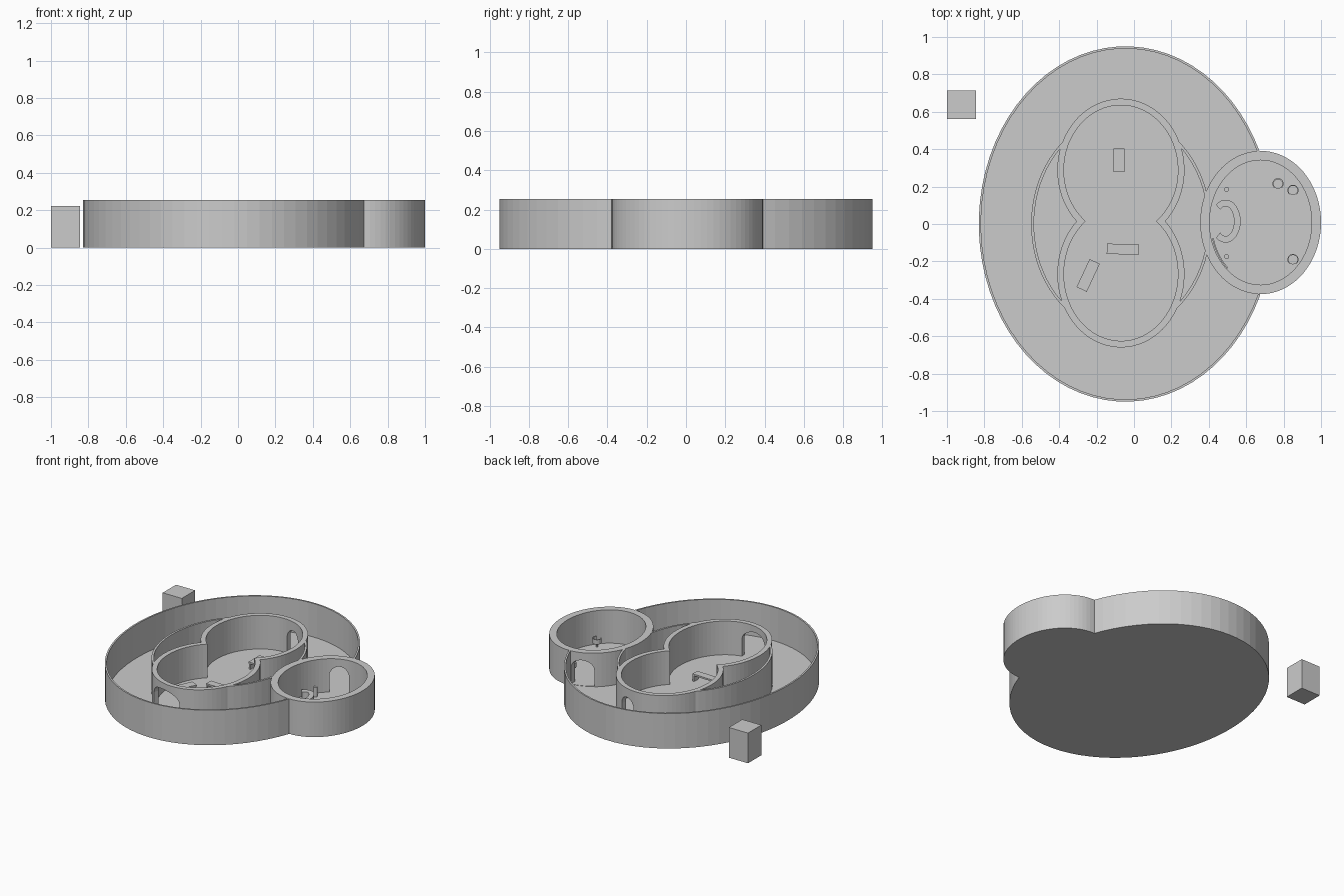
import bpy, bmesh, math
from mathutils import Matrix

cube = bpy.data.objects.get("Cube")
if cube:
    bpy.data.objects.remove(cube, do_unlink=True)

grey = bpy.data.materials.new("plain grey")
grey.use_nodes = True
grey.diffuse_color = (0.6, 0.6, 0.6, 1)
grey.node_tree.nodes["Principled BSDF"].inputs["Base Color"].default_value = (0.6, 0.6, 0.6, 1)

TOP = 0.255      # shared wall height
FLOOR = 0.01


def finish(name, bm):
    bmesh.ops.recalc_face_normals(bm, faces=bm.faces)
    mesh = bpy.data.meshes.new(name)
    bm.to_mesh(mesh)
    bm.free()
    mesh.materials.append(grey)
    obj = bpy.data.objects.new(name, mesh)
    bpy.context.collection.objects.link(obj)
    return obj


def add_box(bm, centre, size, turn=0):
    m = Matrix.Translation(centre) @ Matrix.Rotation(math.radians(turn), 4, 'Z')
    bmesh.ops.create_cube(bm, size=1, matrix=m @ Matrix.Diagonal((*size, 1)))


def disc(name, cx, cy, rx, ry, z0, z1, sides=64):
    bm = bmesh.new()
    m = Matrix.Translation((cx, cy, (z0 + z1) / 2)) @ Matrix.Diagonal((rx, ry, 1, 1))
    bmesh.ops.create_cone(bm, cap_ends=True, segments=sides, radius1=1, radius2=1,
                          depth=z1 - z0, matrix=m)
    return finish(name, bm)


def curved_wall(name, cx, cy, rx, ry, thick, a0=0, a1=360, z0=0, z1=TOP,
                flare=0, doors=(), step=5):
    """Elliptical wall (outer radii given) with optional arched doorways (start, end, height)."""
    count = max(4, round((a1 - a0) / step))
    stations = [(a0 + (a1 - a0) * i / count, z0) for i in range(count + 1)]
    for d0, d1, high in doors:
        stations = [s for s in stations if not d0 <= s[0] <= d1]
        arch = [(d0, z0)]
        for i in range(13):
            u = -math.cos(math.pi * i / 12)
            spring = high * 0.65
            z = spring + (high - spring) * math.sqrt(max(0, 1 - u * u))
            arch.append((d0 + (d1 - d0) * (u + 1) / 2, z))
        arch.append((d1, z0))
        before = [s for s in stations if s[0] < d0]
        stations = before + arch + stations[len(before):]

    bm = bmesh.new()
    mid, half = (a0 + a1) / 2, (a1 - a0) / 2
    rings = []
    for t, zb in stations:
        ti = math.radians(t)
        to = math.radians(mid + (t - mid) * (1 - flare / half))
        inner = (cx + (rx - thick) * math.cos(ti), cy + (ry - thick) * math.sin(ti))
        outer = (cx + rx * math.cos(to), cy + ry * math.sin(to))
        rings.append([bm.verts.new((*p, z)) for p, z in
                      ((inner, zb), (outer, zb), (outer, z1), (inner, z1))])
    for i, (a, b) in enumerate(zip(rings, rings[1:])):
        jamb = abs(stations[i][0] - stations[i + 1][0]) < 1e-6
        for k in range(1 if jamb else 4):
            n = (k + 1) % 4
            bm.faces.new((a[k], a[n], b[n], b[k]))
    if a1 - a0 < 359.9:
        bm.faces.new(rings[0])
        bm.faces.new(rings[-1])
    bmesh.ops.remove_doubles(bm, verts=bm.verts, dist=1e-5)
    return finish(name, bm)


def table(name, x, y, w, d, turn, high=0.055):
    bm = bmesh.new()
    add_box(bm, (0, 0, FLOOR + high - 0.006), (w, d, 0.012))
    for sx in (-1, 1):
        add_box(bm, (sx * (w / 2 - 0.006), 0, FLOOR + high / 2 - 0.003),
                (0.012, d * 0.9, high - 0.006))
    obj = finish(name, bm)
    obj.location = (x, y, 0)
    obj.rotation_euler.z = math.radians(turn)


# Floors
disc("main_floor", -0.045, 0, 0.78, 0.945, 0, FLOOR)
disc("side_room_floor", 0.677, 0.008, 0.315, 0.378, 0, FLOOR + 0.002)

# Large outer enclosure, open where the side room joins
curved_wall("outer_wall", -0.045, 0, 0.785, 0.95, 0.012, 23.5, 336.5)

# Side room with an arched doorway into the enclosure
curved_wall("side_room_wall", 0.677, 0.008, 0.323, 0.383, 0.05,
            doors=[(94, 122, 0.2)])

# Two joined rooms forming a figure eight
curved_wall("back_room_wall", -0.07, 0.288, 0.34, 0.382, 0.035, -51.7, 231.7,
            flare=6, doors=[(64, 86, 0.19)])
curved_wall("front_room_wall", -0.07, -0.267, 0.34, 0.393, 0.035, 128, 412,
            flare=6, doors=[(234, 280, 0.21)])

# Thin passage walls around the waist
for name, a0, a1 in (("right_passage_wall", 128, 232),
                     ("left_back_passage_wall", 15, 52),
                     ("left_front_passage_wall", -52, -15)):
    curved_wall(name, -0.07, 0, 0.48, 0.577, 0.015, a0, a1)

# Furniture in the joined rooms
table("back_table", -0.08, 0.34, 0.06, 0.125, 0)
table("middle_bench", -0.06, -0.135, 0.17, 0.055, -2)
table("front_bench", -0.245, -0.275, 0.06, 0.165, -25)

# Side room furniture: curved desk, seat and stools
curved_wall("curved_desk", 0.49, 0.015, 0.08, 0.115, 0.035, -130, 130,
            z0=FLOOR, z1=0.075, step=12)
curved_wall("low_screen", 0.677, 0.008, 0.268, 0.333, 0.008, 195, 228,
            z0=FLOOR, z1=0.1)
for i, (x, y) in enumerate(((0.77, 0.215), (0.85, 0.18), (0.85, -0.19))):
    disc(f"stool_seat_{i + 1}", x, y, 0.026, 0.026, 0.04, 0.05, 16)
    disc(f"stool_post_{i + 1}", x, y, 0.008, 0.008, FLOOR, 0.045, 10)
    curved_wall(f"stool_back_{i + 1}", x, y, 0.03, 0.03, 0.006, -50, 230,
                z0=0.04, z1=0.075, step=20)
for side, y in (("back", 0.185), ("front", -0.175)):
    disc(f"{side}_lamp", 0.495, y, 0.013, 0.013, FLOOR, 0.08, 12)

# Separate block beside the enclosure
bm = bmesh.new()
add_box(bm, (-0.923, 0.638, 0.112), (0.154, 0.154, 0.22))
finish("corner_block", bm)
